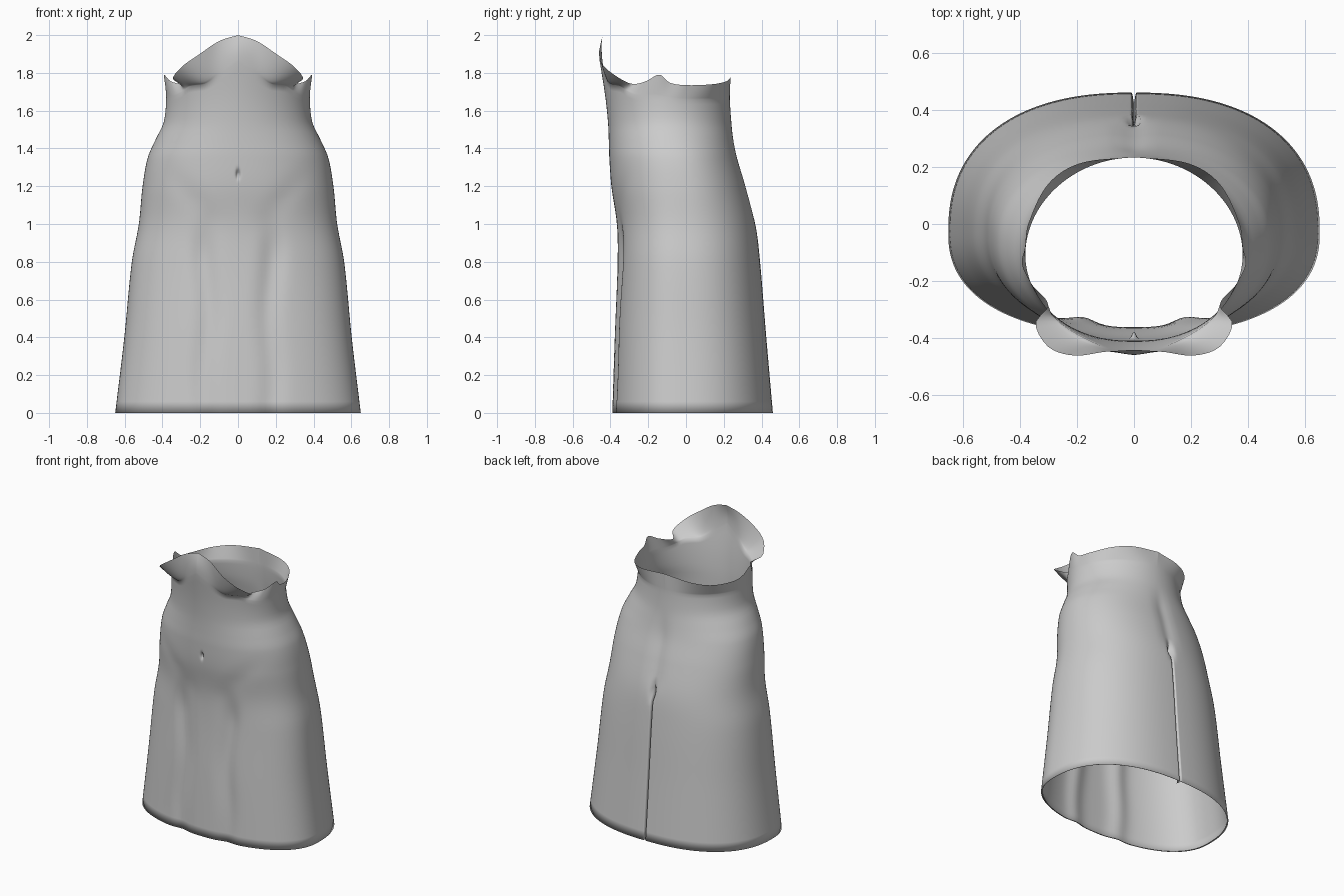
import bpy, bmesh, math
from mathutils import Vector

if "Cube" in bpy.data.objects:
    bpy.data.objects.remove(bpy.data.objects["Cube"])

# height: half width, front y, back y, y of widest point, roundness exponent
SECTIONS = [
    (0.00, 0.650, -0.390, 0.460, -0.03, 2.35),
    (0.40, 0.602, -0.377, 0.425, -0.03, 2.35),
    (0.80, 0.562, -0.362, 0.392, -0.03, 2.30),
    (1.00, 0.525, -0.366, 0.368, -0.03, 2.25),
    (1.20, 0.505, -0.395, 0.318, -0.04, 2.20),
    (1.35, 0.478, -0.406, 0.274, -0.06, 2.15),
    (1.45, 0.435, -0.409, 0.253, -0.08, 2.08),
    (1.54, 0.393, -0.413, 0.240, -0.10, 2.02),
    (1.68, 0.380, -0.428, 0.232, -0.11, 1.96),
    (1.88, 0.385, -0.460, 0.235, -0.12, 1.94),
]
# angle from the front: x, y, z of the upper rim, height where the rim turns out
RIM = [
    (0, 0.00, -0.440, 2.000, 1.86), (13, 0.10, -0.447, 1.968, 1.80),
    (26, 0.21, -0.460, 1.895, 1.745), (36, 0.30, -0.430, 1.830, 1.735),
    (43, 0.345, -0.350, 1.770, 1.728), (50, 0.30, -0.285, 1.742, 1.705),
    (62, 0.355, -0.215, 1.755, 1.68), (79, 0.392, -0.140, 1.790, 1.68),
    (91, 0.382, -0.085, 1.748, 1.67), (105, 0.370, 0.000, 1.735, 1.66),
    (130, 0.300, 0.140, 1.740, 1.66), (152, 0.190, 0.212, 1.755, 1.66),
    (180, 0.00, 0.235, 1.775, 1.66),
]


def sample(table, t):
    """Smooth interpolation through a table keyed on its first column."""
    i = 0
    while i < len(table) - 2 and t > table[i + 1][0]:
        i += 1
    a, b = table[i], table[i + 1]
    p, q = table[max(i - 1, 0)], table[min(i + 2, len(table) - 1)]
    h = b[0] - a[0]
    s = (t - a[0]) / h
    out = []
    for k in range(1, len(a)):
        m0 = (b[k] - p[k]) / (b[0] - p[0]) * h
        m1 = (q[k] - a[k]) / (q[0] - a[0]) * h
        out.append((2*s**3 - 3*s**2 + 1) * a[k] + (s**3 - 2*s**2 + s) * m0
                   + (3*s**2 - 2*s**3) * b[k] + (s**3 - s**2) * m1)
    return out


def bump(v, centre, width):
    return math.exp(-((v - centre) / width) ** 2)


def step(lo, hi, v):
    s = min(max((v - lo) / (hi - lo), 0), 1)
    return s * s * (3 - 2 * s)


def body_point(deg, z):
    w, yf, yb, yc, n = sample(SECTIONS, z)
    a = math.radians(deg)
    s, c = max(math.sin(a), 0), math.cos(a)
    if deg in (0, 180):
        s = 0
    x = w * s ** (2 / n)
    depth = abs(c) ** (2 / n)
    y = yc + (yf - yc if c > 0 else yb - yc) * depth
    if c > 0:
        low = 1 - step(0.8, 1.1, z)
        # soft folds down the front
        y += (0.016 + 0.012 * z) * low * bump(x, 0.17 + 0.012 * math.sin(z * 9), 0.06)
        # diagonal hollows at the hips
        y += 0.006 * bump(x, 0.10 + 0.75 * max(z - 0.95, 0), 0.08) * bump(z, 1.12, 0.15)
        # navel
        y += 0.025 * bump(x, 0, 0.009) * bump(z, 1.265, 0.02)
    else:
        # narrow back cleft, its deeper top end and the hollows above
        y -= 0.035 * (1 - step(0.95, 1.02, z)) * bump(x, 0, 0.004)
        y -= 0.035 * bump(x, 0, 0.02) * bump(z, 1.0, 0.04)
        y -= 0.012 * bump(x, 0, 0.05) * step(0.98, 1.1, z) * (1 - step(1.3, 1.55, z))
    return Vector((x, y, z))


def rim_point(deg, s):
    x, y, z, fold = sample(RIM, deg)
    p = body_point(deg, fold).lerp(Vector((x, y, z)), s)
    flare = bump(deg, 30, 12)
    p.z = fold + (z - fold) * s ** (1 + 0.6 * flare)
    p.y -= 0.008 * math.sin(math.pi * s) * bump(deg, 0, 12)
    return p


# half-turn angles, denser at the navel and the cleft
half = sorted(set([0, 0.4, 0.8, 1.2, 1.7, 2.6, 4] + [6 + 2 * i for i in range(84)]
                  + [175, 176.5, 177.5, 178.3, 178.9, 179.3, 179.6,
                     179.8, 179.9, 179.95, 180]))
heights = [0.06 + i * 0.04 for i in range(27)] \
    + [1.13 + i * 0.012 for i in range(25)]


def column(deg):
    # small turned-in hem at the bottom
    hem = body_point(deg, 0)
    pts = [Vector((hem.x * 0.985, hem.y * 0.985, 0)), hem]
    pts += [body_point(deg, z) for z in heights]
    fold = sample(RIM, deg)[3]
    pts += [body_point(deg, 1.43 + (fold - 1.43) * i / 9) for i in range(9)]
    pts += [rim_point(deg, i / 10) for i in range(11)]
    return pts


bm = bmesh.new()
columns = [column(d) for d in half]
mirrored = [[Vector((-p.x, p.y, p.z)) for p in c] for c in columns[-2:0:-1]]
grid = [[bm.verts.new(p) for p in c] for c in columns + mirrored]
for i, col in enumerate(grid):
    nxt = grid[(i + 1) % len(grid)]
    for j in range(len(col) - 1):
        bm.faces.new((col[j], nxt[j], nxt[j + 1], col[j + 1]))

mesh = bpy.data.meshes.new("torso_shell")
bm.to_mesh(mesh)
bm.free()
shell = bpy.data.objects.new("torso_shell", mesh)
bpy.context.collection.objects.link(shell)

grey = bpy.data.materials.new("light_grey")
grey.diffuse_color = (0.6, 0.6, 0.6, 1)
grey.use_nodes = True
grey.node_tree.nodes["Principled BSDF"].inputs["Base Color"].default_value = grey.diffuse_color
mesh.materials.append(grey)

bpy.context.view_layer.objects.active = shell
shell.select_set(True)
bpy.ops.object.shade_smooth_by_angle(angle=math.radians(110))
